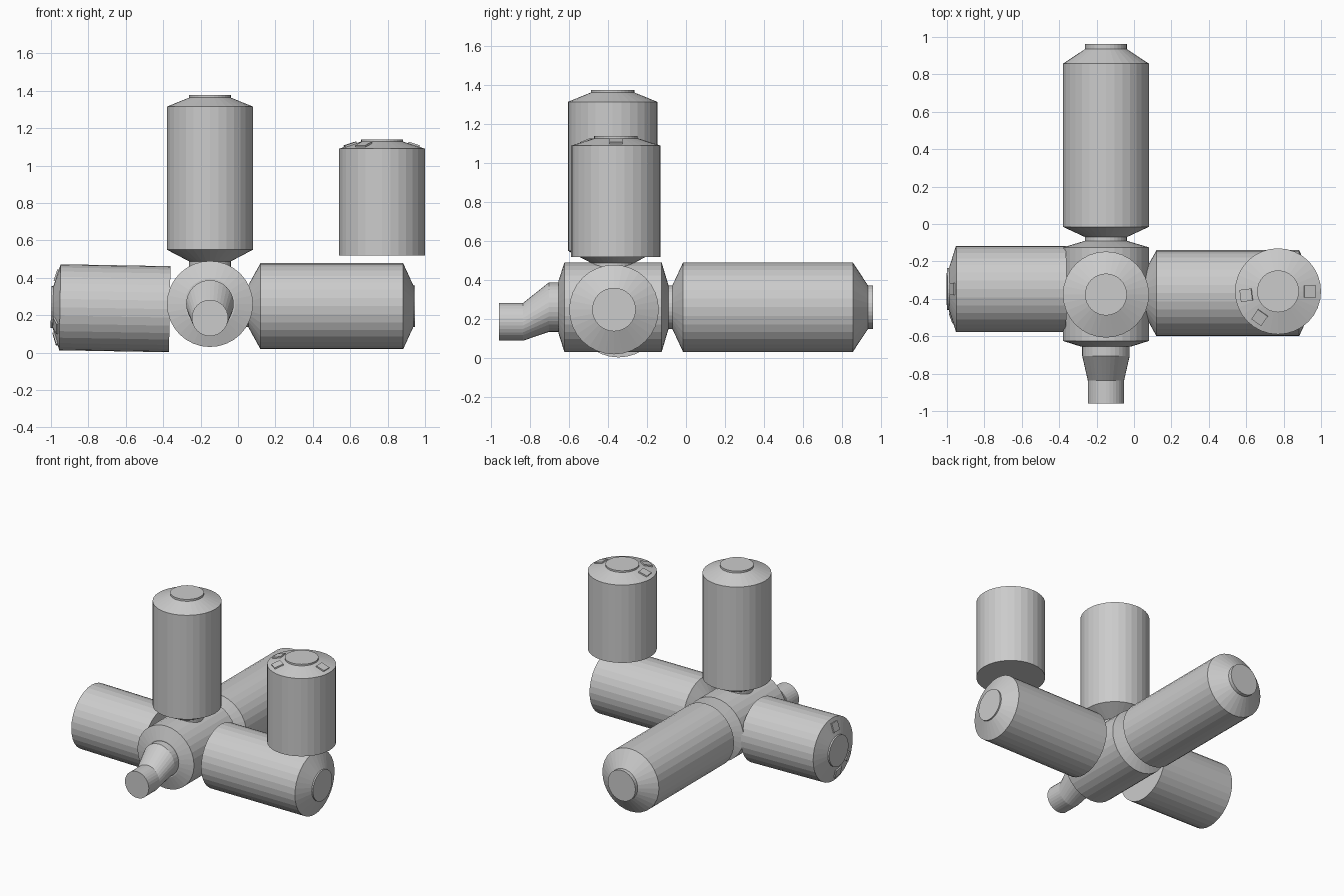
import bpy, bmesh
from math import cos, sin, pi, radians, atan2
from mathutils import Matrix, Vector

if "Cube" in bpy.data.objects:
    bpy.data.objects.remove(bpy.data.objects["Cube"])

SEG = 32
R, NECK = 0.23, 0.112


def add_object(name, bm, loc, axis='Z', deg=0):
    bmesh.ops.recalc_face_normals(bm, faces=bm.faces)
    mesh = bpy.data.meshes.new(name)
    bm.to_mesh(mesh)
    bm.free()
    ob = bpy.data.objects.new(name, mesh)
    ob.matrix_world = Matrix.Translation(loc) @ Matrix.Rotation(radians(deg), 4, axis)
    bpy.context.collection.objects.link(ob)
    return ob


def lathe(name, profile, loc, axis='Z', deg=0):
    """Closed body along local z; profile holds (height, radius[, x shift])."""
    bm = bmesh.new()
    rings = []
    for h, r, *shift in profile:
        dx = shift[0] if shift else 0
        rings.append([bm.verts.new((dx + r * cos(2 * pi * i / SEG),
                                    r * sin(2 * pi * i / SEG), h)) for i in range(SEG)])
    for a, b in zip(rings, rings[1:]):
        for i in range(SEG):
            j = (i + 1) % SEG
            bm.faces.new((a[i], a[j], b[j], b[i]))
    bm.faces.new(rings[0][::-1])
    bm.faces.new(rings[-1])
    return add_object(name, bm, loc, axis, deg)


def cone_pads(name, base, rise, loc, axis='Z', deg=0):
    """Three small plates lying on the end cone of a short module."""
    bm = bmesh.new()
    slope = atan2(rise, R - NECK)
    for a in (0, 187, 235):
        m = (Matrix.Rotation(radians(a), 4, 'Z')
             @ Matrix.Translation((0.17, 0, base + rise / 2))
             @ Matrix.Rotation(slope, 4, 'Y')
             @ Matrix.Diagonal((0.065, 0.065, 0.018, 1)))
        bmesh.ops.create_cube(bm, size=1, matrix=m)
    return add_object(name, bm, loc, axis, deg)


# Central node, running along y
lathe("central_node", [(-0.655, 0.135), (-0.625, R), (-0.125, R), (-0.09, NECK), (-0.06, NECK)],
      (-0.15, 0, 0.26), 'X', -90)

# Rear long module
lathe("rear_module", [(-0.08, NECK), (-0.07, NECK), (-0.015, R), (0.857, R), (0.935, NECK), (0.962, NECK)],
      (-0.15, 0, 0.26), 'X', -90)

# Upright module on top of the node
lathe("upper_module", [(0.45, NECK), (0.488, NECK), (0.55, R), (1.315, R), (1.363, NECK), (1.377, NECK)],
      (-0.15, -0.377, 0))

# Right side module
lathe("right_module", [(0.03, NECK), (0.055, NECK), (0.12, R), (0.883, R), (0.937, NECK), (0.947, NECK)],
      (0, -0.37, 0.248), 'Y', 90)

# Short left module, slightly tilted, with plates on its end cone
left = ((-0.365, -0.347, 0.232), 'Y', -89)
lathe("left_module", [(0, R), (0.587, R), (0.624, NECK), (0.635, NECK)], *left)
cone_pads("left_module_plates", 0.587, 0.037, *left)

# Detached short module, same design
free = ((0.77, -0.36, 0.518),)
lathe("free_module", [(0, R), (0.572, R), (0.61, NECK), (0.622, NECK)], *free)
cone_pads("free_module_plates", 0.572, 0.038, *free)

# Offset docking adapter at the front: lathe with sideways shift, turned to face -y
adapter = lathe("docking_adapter",
                [(0.63, 0.127), (0.705, 0.127), (0.837, 0.097, 0.075), (0.96, 0.097, 0.075)],
                (-0.15, 0, 0.26))
# local z -> -y, local x -> -z
adapter.matrix_world = Matrix.Translation((-0.15, 0, 0.26)) @ Matrix(
    ((0, 1, 0, 0), (0, 0, -1, 0), (-1, 0, 0, 0), (0, 0, 0, 1)))
